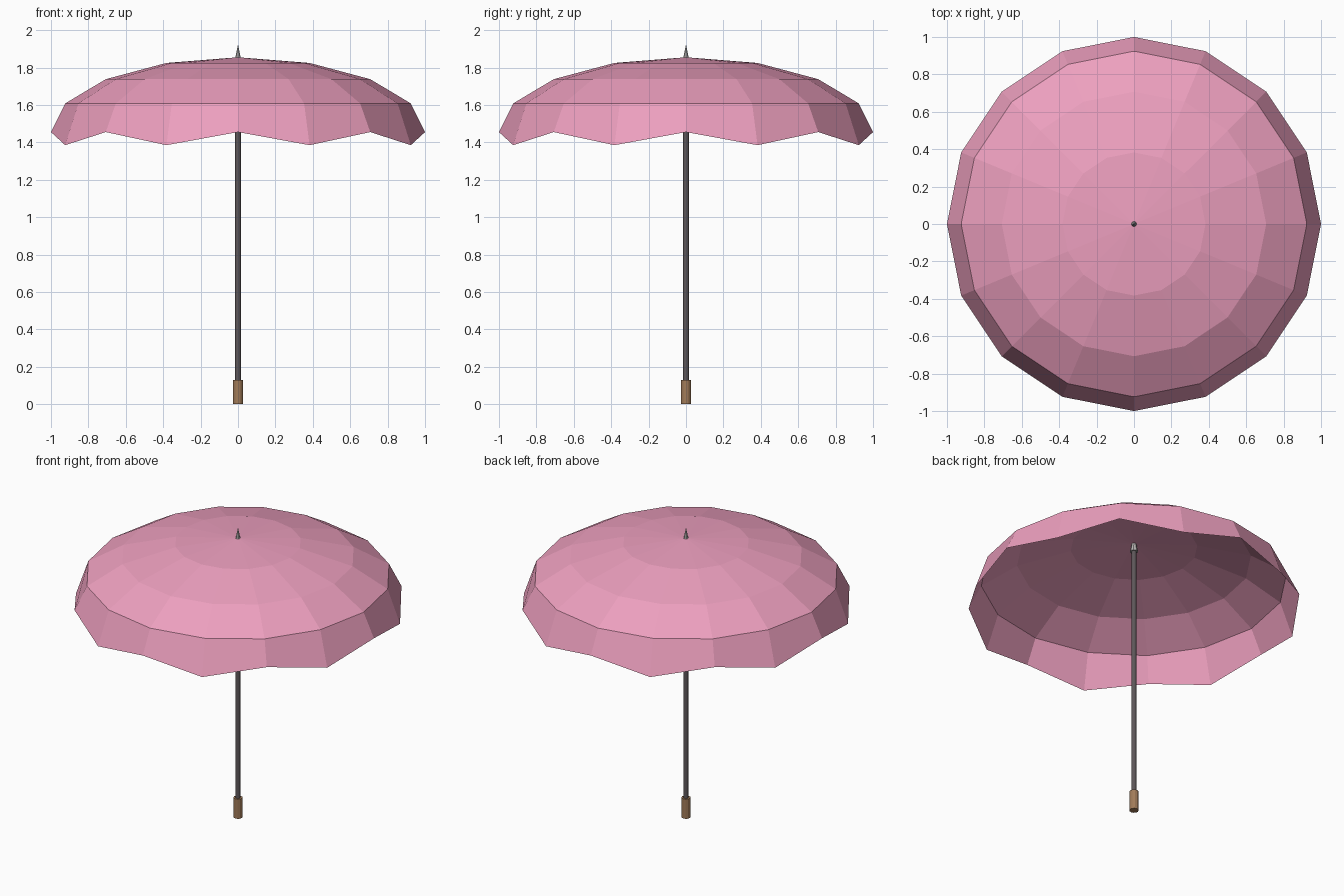
import bpy, bmesh
from math import sin, cos, pi

if "Cube" in bpy.data.objects:
    bpy.data.objects.remove(bpy.data.objects["Cube"])

SIDES = 16


def material(name, rgb):
    m = bpy.data.materials.new(name)
    m.diffuse_color = (*rgb, 1)
    m.use_nodes = True
    m.node_tree.nodes["Principled BSDF"].inputs["Base Color"].default_value = m.diffuse_color
    return m


def finish(name, bm, mat):
    bmesh.ops.recalc_face_normals(bm, faces=bm.faces)
    me = bpy.data.meshes.new(name)
    bm.to_mesh(me)
    bm.free()
    me.materials.append(mat)
    ob = bpy.data.objects.new(name, me)
    bpy.context.collection.objects.link(ob)
    return ob


def rod(name, r1, r2, z0, z1, sides, mat):
    bm = bmesh.new()
    bmesh.ops.create_cone(bm, cap_ends=True, segments=sides,
                          radius1=r1, radius2=r2, depth=z1 - z0)
    bmesh.ops.translate(bm, verts=bm.verts, vec=(0, 0, (z0 + z1) / 2))
    return finish(name, bm, mat)


pink = material("pink_fabric", (0.85, 0.35, 0.52))
dark = material("dark_metal", (0.11, 0.095, 0.10))
wood = material("wood", (0.36, 0.20, 0.10))
steel = material("light_metal", (0.5, 0.48, 0.47))

# Canopy: open flattened half sphere, every other rim corner pulled down
bm = bmesh.new()
top = bm.verts.new((0, 0, 1.855))
rings = []
for k in range(1, 5):
    t = k * pi / 8
    ring = []
    for i in range(SIDES):
        a = 2 * pi * i / SIDES
        drop = 0.07 if k == 4 and i % 2 else 0
        ring.append(bm.verts.new((sin(t) * cos(a), sin(t) * sin(a),
                                  1.455 + 0.4 * cos(t) - drop)))
    rings.append(ring)
for i in range(SIDES):
    j = (i + 1) % SIDES
    bm.faces.new((top, rings[0][i], rings[0][j]))
    for upper, lower in zip(rings, rings[1:]):
        bm.faces.new((upper[i], lower[i], lower[j], upper[j]))
finish("canopy", bm, pink)

# Pole, handle and pointed tip
rod("pole", 0.015, 0.015, 0.05, 1.81, 12, dark)
rod("handle", 0.028, 0.028, 0.0, 0.13, 12, wood)
rod("tip", 0.025, 0.0, 1.80, 1.925, 8, steel)
